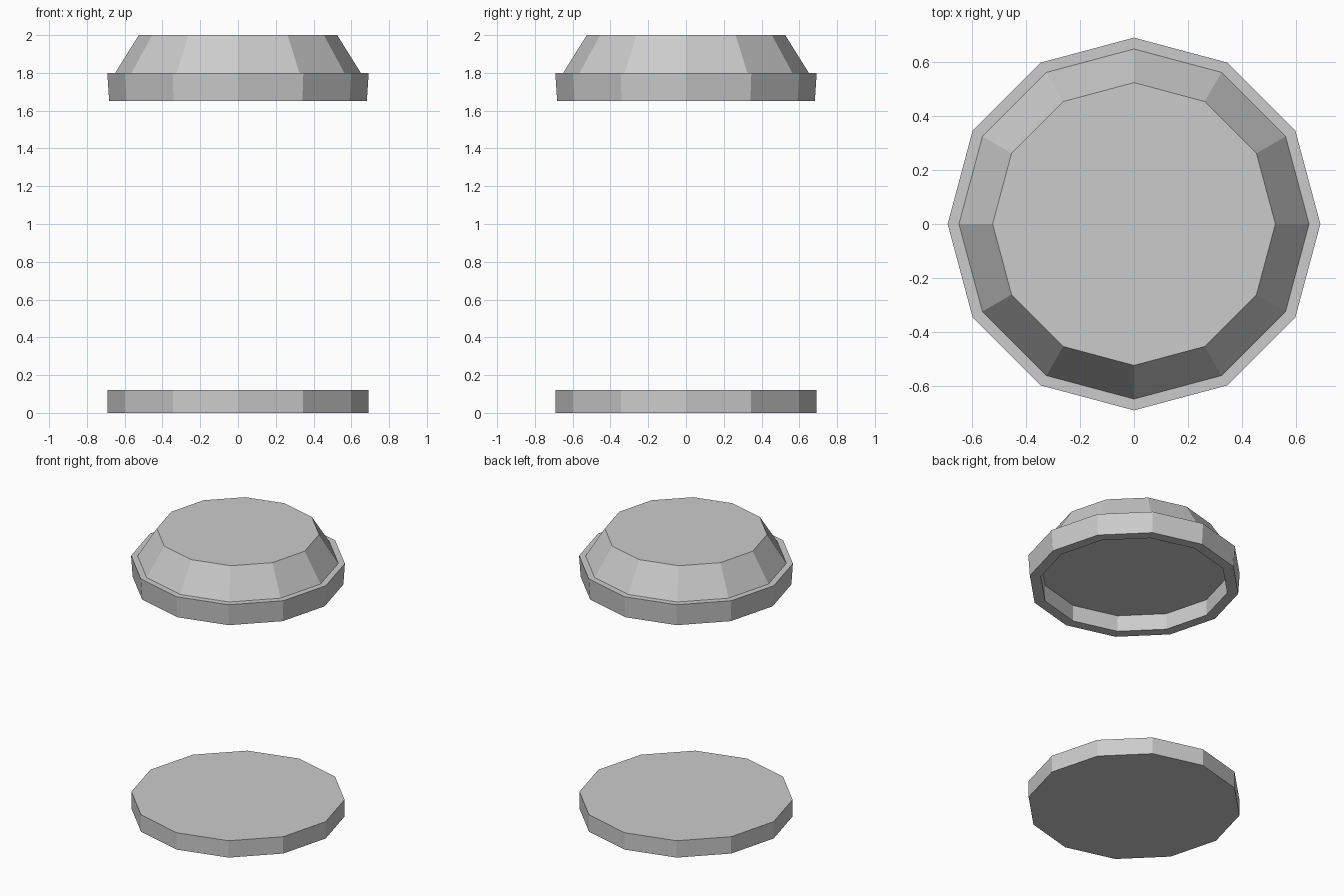
import bpy, bmesh, math

if "Cube" in bpy.data.objects:
    bpy.data.objects.remove(bpy.data.objects["Cube"])

SIDES = 12

grey = bpy.data.materials.new("light_grey")
grey.diffuse_color = (0.6, 0.6, 0.6, 1.0)
grey.use_nodes = True
grey.node_tree.nodes["Principled BSDF"].inputs["Base Color"].default_value = grey.diffuse_color


def lathe(name, profile):
    """Sweep (radius, z) rings around z, closing both ends with flat caps."""
    bm = bmesh.new()
    rings = []
    for radius, z in profile:
        angles = [2 * math.pi * i / SIDES for i in range(SIDES)]
        rings.append([bm.verts.new((radius * math.cos(a), radius * math.sin(a), z))
                      for a in angles])
    for low, high in zip(rings, rings[1:]):
        for i in range(SIDES):
            j = (i + 1) % SIDES
            bm.faces.new((low[i], low[j], high[j], high[i]))
    bm.faces.new(list(reversed(rings[0])))
    bm.faces.new(rings[-1])
    bmesh.ops.recalc_face_normals(bm, faces=bm.faces)
    mesh = bpy.data.meshes.new(name)
    bm.to_mesh(mesh)
    bm.free()
    mesh.materials.append(grey)
    obj = bpy.data.objects.new(name, mesh)
    bpy.context.collection.objects.link(obj)
    return obj


# Flat base disc
lathe("base_disc", [(0.69, 0.0), (0.69, 0.12)])

# Floating lid: recessed underside, flared band, narrow ledge, tapered crown
lathe("lid", [(0.61, 1.765), (0.61, 1.65), (0.682, 1.65), (0.692, 1.80),
              (0.65, 1.80), (0.525, 2.0)])
